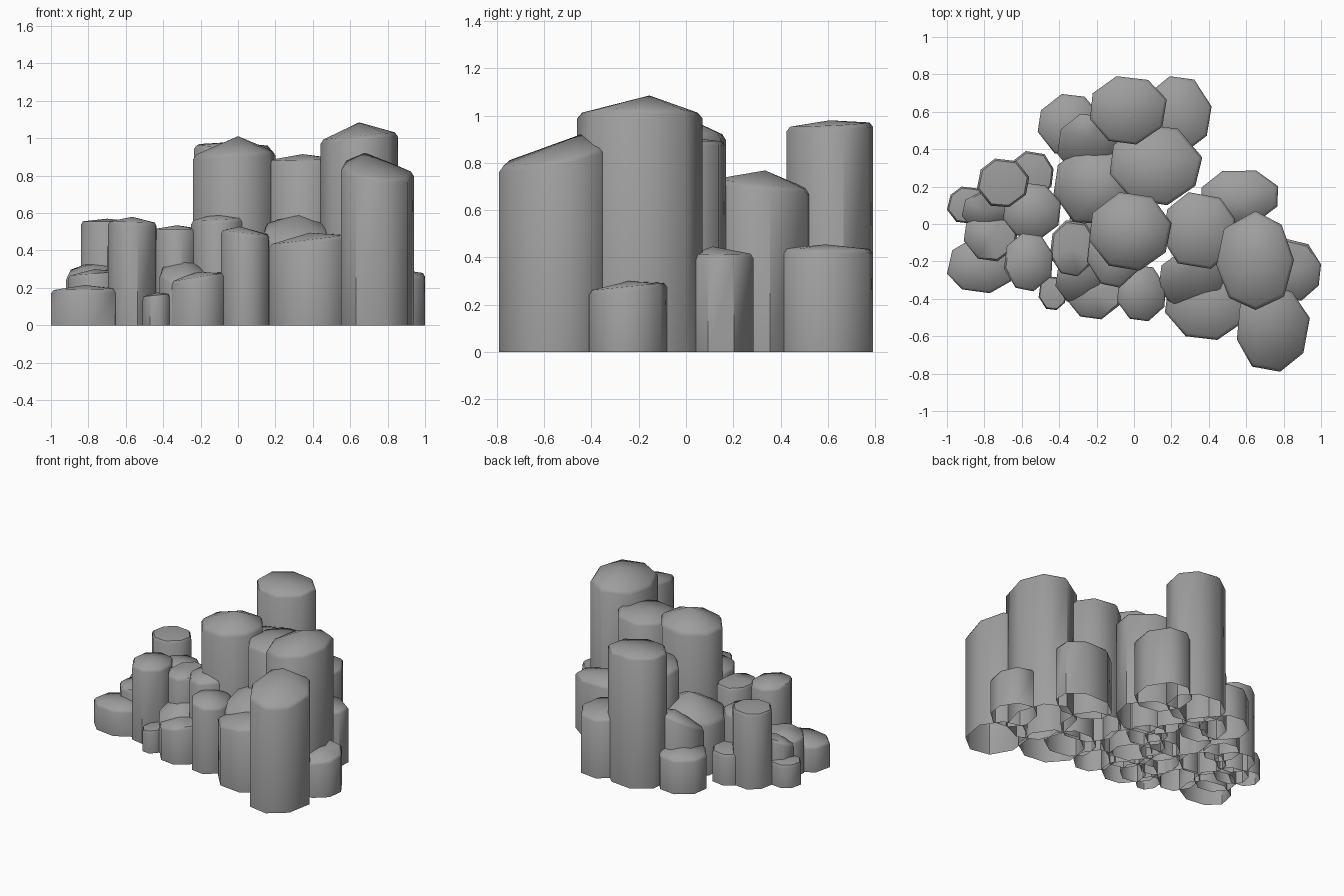
import bpy, bmesh, math, random

if "Cube" in bpy.data.objects:
    bpy.data.objects.remove(bpy.data.objects["Cube"])

random.seed(4)
stone = bpy.data.materials.new("grey stone")
stone.diffuse_color = (0.34, 0.34, 0.34, 1)
stone.use_nodes = True
stone.node_tree.nodes["Principled BSDF"].inputs["Base Color"].default_value = stone.diffuse_color


def column(name, x0, x1, y0, y1, h, gx=0.0, gy=0.0, dome=0.04, apex=(0, 0), n=8, rot=0.25):
    """Irregular prism filling a plan rectangle, with a tilted, softly chamfered, peaked top."""
    pts = []
    for i in range(n):
        a = 2 * math.pi * (i + random.uniform(-0.08, 0.08)) / n + rot
        r = random.uniform(0.98, 1.03)
        pts.append((math.cos(a) * r, math.sin(a) * r))
    # stretch the outline to the plan rectangle
    ax, bx = min(p[0] for p in pts), max(p[0] for p in pts)
    ay, by = min(p[1] for p in pts), max(p[1] for p in pts)
    pts = [(x0 + (p[0] - ax) / (bx - ax) * (x1 - x0),
            y0 + (p[1] - ay) / (by - ay) * (y1 - y0)) for p in pts]
    cx, cy = (x0 + x1) / 2, (y0 + y1) / 2

    def z(x, y):
        return h + gx * (x - cx) + gy * (y - cy)

    bm = bmesh.new()
    base = [bm.verts.new((x, y, 0)) for x, y in pts]
    rim = [bm.verts.new((x, y, z(x, y) - 0.012)) for x, y in pts]
    k = 0.92
    inner = []
    for x, y in pts:
        ix, iy = cx + (x - cx) * k, cy + (y - cy) * k
        inner.append(bm.verts.new((ix, iy, z(ix, iy) + 0.004 + dome * 0.1)))
    px, py = cx + apex[0], cy + apex[1]
    peak = bm.verts.new((px, py, z(px, py) + dome))
    for i in range(n):
        j = (i + 1) % n
        bm.faces.new((base[i], base[j], rim[j], rim[i]))
        bm.faces.new((rim[i], rim[j], inner[j], inner[i]))
        bm.faces.new((inner[i], inner[j], peak))
    me = bpy.data.meshes.new(name)
    bm.to_mesh(me)
    bm.free()
    ob = bpy.data.objects.new(name, me)
    bpy.context.collection.objects.link(ob)
    me.materials.append(stone)
    bpy.ops.object.select_all(action='DESELECT')
    ob.select_set(True)
    bpy.context.view_layer.objects.active = ob
    bpy.ops.object.shade_smooth_by_angle(angle=math.radians(50))


# tall columns
column("tall_right_column", 0.44, 0.855, -0.46, 0.07, 1.0, 0.1, 0, 0.085, (0, 0.04), rot=0.05)
column("tall_front_column", 0.55, 0.94, -0.79, -0.325, 0.825, -0.13, 0.2, 0.065, (-0.07, 0.12), rot=0.2)
column("tall_back_column", -0.235, 0.175, 0.425, 0.79, 0.955, -0.02, 0.05, 0.025)
column("tall_centre_column", -0.24, 0.20, -0.25, 0.17, 0.91, 0.05, 0, 0.1, (0.02, 0))
column("tall_mid_right_column", 0.15, 0.54, -0.24, 0.17, 0.88, 0.02, 0.02, 0.035)
column("mid_back_column", -0.13, 0.365, 0.10, 0.53, 0.70, 0, -0.1, 0.07, (0, 0.02))

# medium columns on the right
column("back_right_column", 0.05, 0.415, 0.39, 0.79, 0.43, 0, 0, 0.025)
column("right_rear_column", 0.36, 0.77, 0.0, 0.285, 0.405, 0, 0.02, 0.042, (0, -0.03), rot=0.4)
column("right_low_column", 0.70, 1.0, -0.41, -0.08, 0.27, 0, 0.1, 0.03)
column("front_right_column", 0.165, 0.60, -0.62, -0.2, 0.45, 0.12, 0, 0.045)
column("front_right_slanted_column", 0.13, 0.48, -0.46, -0.14, 0.50, 0, 0.5, 0.05, (0.02, 0.08))

# front middle columns
column("front_middle_column", -0.09, 0.17, -0.52, -0.22, 0.49, -0.1, 0.03, 0.035, (-0.03, 0))
column("centre_shoulder_column", -0.25, 0.04, -0.34, 0.0, 0.56, 0.05, 0.02, 0.04)
column("front_low_column", -0.37, -0.06, -0.51, -0.22, 0.25, 0.16, 0, 0.035)
column("front_slanted_column", -0.42, -0.17, -0.43, -0.18, 0.28, 0, 0.45, 0.04, (0, 0.04))
column("front_stub", -0.51, -0.36, -0.46, -0.28, 0.155, 0.1, 0, 0.02)
column("front_left_column", -0.45, -0.20, -0.28, 0.02, 0.51, 0, 0.02, 0.025)

# left columns
column("left_tall_column", -0.695, -0.435, -0.36, -0.05, 0.545, -0.03, 0, 0.035)
column("left_inner_column", -0.70, -0.39, -0.08, 0.22, 0.43, 0, 0, 0.04)
column("left_back_column", -0.84, -0.56, 0.09, 0.35, 0.55, 0, 0, 0.02)
column("left_back_low_column", -0.66, -0.43, 0.14, 0.39, 0.22, 0, 0, 0.03)
column("left_stub", -1.0, -0.78, 0.0, 0.20, 0.16, 0, 0, 0.03)
column("left_slanted_column", -0.92, -0.68, -0.04, 0.17, 0.28, 0.15, 0.4, 0.04)
column("left_middle_column", -0.91, -0.62, -0.2, 0.07, 0.27, 0.08, 0, 0.03)
column("left_low_column", -1.0, -0.635, -0.37, -0.07, 0.185, 0.02, 0, 0.03)

# back left columns
column("back_left_low_column", -0.515, -0.18, 0.36, 0.695, 0.245, 0, 0, 0.035)
column("back_left_slanted_column", -0.41, -0.09, 0.26, 0.59, 0.42, 0.2, 0.5, 0.06, (0.02, 0.03))
column("back_left_broad_column", -0.43, 0.0, 0.0, 0.42, 0.40, 0.15, 0, 0.12, (0.03, 0))

# short columns buried in the cluster
column("buried_column_1", -0.35, -0.08, -0.12, 0.15, 0.3)
column("buried_column_2", -0.15, 0.12, -0.02, 0.25, 0.35)
